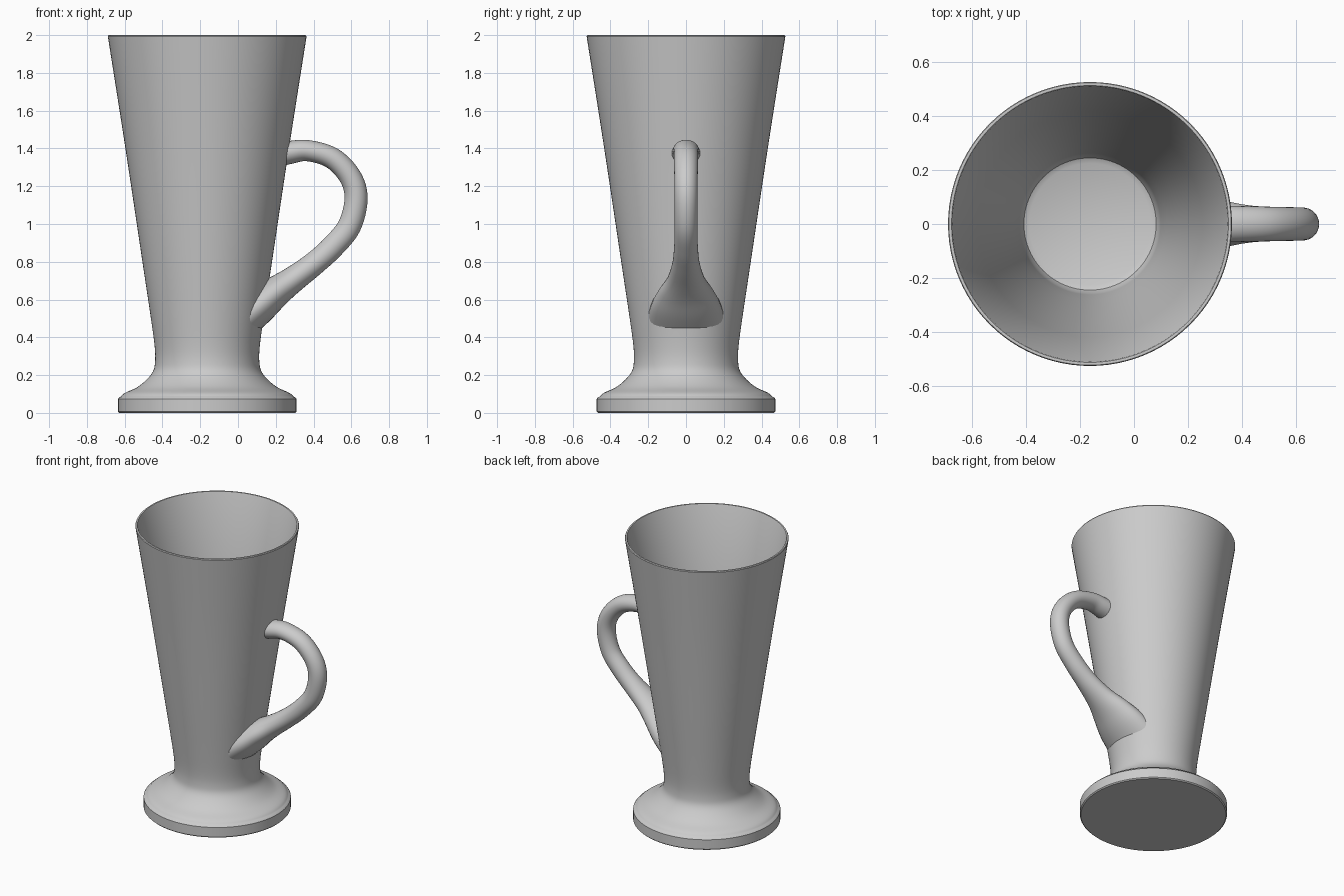
import bpy, bmesh, math
from mathutils import Vector

if "Cube" in bpy.data.objects:
    bpy.data.objects.remove(bpy.data.objects["Cube"])

AXIS_X = -0.163   # the cup axis sits left of centre because of the handle


def catmull(points, steps):
    """Smooth curve through points of any dimension."""
    pts = [Vector(p) for p in points]
    pts = [2 * pts[0] - pts[1]] + pts + [2 * pts[-1] - pts[-2]]
    out = []
    for a, b, c, d in zip(pts, pts[1:], pts[2:], pts[3:]):
        for i in range(steps):
            t = i / steps
            out.append(0.5 * (2 * b + (c - a) * t + (2 * a - 5 * b + 4 * c - d) * t * t
                              + (3 * b - a - 3 * c + d) * t ** 3))
    return out + [pts[-2]]


def make_object(name, bm):
    bmesh.ops.recalc_face_normals(bm, faces=bm.faces)
    mesh = bpy.data.meshes.new(name)
    bm.to_mesh(mesh)
    bm.free()
    obj = bpy.data.objects.new(name, mesh)
    bpy.context.collection.objects.link(obj)
    return obj


def lathe(name, profile, segments=96):
    """Closed solid of revolution; the profile starts and ends on the axis."""
    bm = bmesh.new()
    verts = [bm.verts.new((AXIS_X + r, 0, z)) for r, z in profile]
    edges = [bm.edges.new(pair) for pair in zip(verts, verts[1:])]
    bmesh.ops.spin(bm, geom=verts + edges, cent=(AXIS_X, 0, 0), axis=(0, 0, 1),
                   angle=math.tau, steps=segments)
    bmesh.ops.remove_doubles(bm, verts=bm.verts, dist=1e-4)
    return make_object(name, bm)


def smooth(obj, angle):
    bpy.ops.object.select_all(action='DESELECT')
    obj.select_set(True)
    bpy.context.view_layer.objects.active = obj
    bpy.ops.object.shade_smooth_by_angle(angle=math.radians(angle))


# Cup: foot disc, flared neck, tapered wall, rounded rim and hollow inside
foot = [(0, 0), (0.466, 0), (0.473, 0.007), (0.473, 0.074), (0.466, 0.082)]
outer = catmull([(0.458, 0.086), (0.435, 0.106), (0.372, 0.135), (0.322, 0.175),
                 (0.287, 0.22), (0.276, 0.27), (0.278, 0.35), (0.298, 0.5),
                 (0.343, 0.8), (0.433, 1.4), (0.526, 1.993)], 4)
rim = [(0.523, 1.999), (0.518, 2.0), (0.513, 1.999)]
inner = [(0.51, 1.993), (0.417, 1.4), (0.327, 0.8), (0.282, 0.5), (0.262, 0.35),
         (0.256, 0.29), (0.245, 0.265), (0.225, 0.255), (0, 0.255)]
cup = lathe("cup", foot + [tuple(p) for p in outer] + rim + inner)
smooth(cup, 35)

# Handle: elliptical sections (x, z, half width in y, half thickness) along a loop
path = catmull([(0.16, 1.355, 0.082, 0.068), (0.27, 1.378, 0.074, 0.061),
                (0.37, 1.388, 0.067, 0.056), (0.50, 1.348, 0.064, 0.057),
                (0.594, 1.25, 0.062, 0.059), (0.625, 1.135, 0.061, 0.061),
                (0.59, 0.99, 0.060, 0.062), (0.50, 0.878, 0.063, 0.062),
                (0.40, 0.788, 0.073, 0.063), (0.29, 0.705, 0.100, 0.070),
                (0.20, 0.64, 0.145, 0.083), (0.11, 0.567, 0.185, 0.098),
                (0.0, 0.48, 0.21, 0.11)], 6)
SIDES = 32
bm = bmesh.new()
rings = []
for i, (x, z, a, b) in enumerate(path):
    p, q = path[max(i - 1, 0)], path[min(i + 1, len(path) - 1)]
    tangent = Vector((q[0] - p[0], q[1] - p[1])).normalized()
    ring = []
    for k in range(SIDES):
        t = math.tau * k / SIDES
        n = b * math.sin(t)
        ring.append(bm.verts.new((x - tangent.y * n, a * math.cos(t), z + tangent.x * n)))
    rings.append(ring)
for r0, r1 in zip(rings, rings[1:]):
    for k in range(SIDES):
        j = (k + 1) % SIDES
        bm.faces.new((r0[k], r0[j], r1[j], r1[k]))
bm.faces.new(rings[0])
bm.faces.new(rings[-1])
handle = make_object("handle", bm)

# Trim the handle ends inside the cup wall so nothing shows in the hollow
cutter = lathe("handle_cutter", [(0, 0.2), (0.268, 0.2), (0.268, 0.35), (0.289, 0.5),
                                 (0.334, 0.8), (0.424, 1.4), (0.515, 1.99), (0, 1.99)])
cutter.hide_render = True
mod = handle.modifiers.new("trim", 'BOOLEAN')
mod.operation = 'DIFFERENCE'
mod.solver = 'EXACT'
mod.object = cutter
bpy.context.view_layer.objects.active = handle
bpy.ops.object.modifier_apply(modifier=mod.name)
bpy.data.objects.remove(cutter)
smooth(handle, 40)
